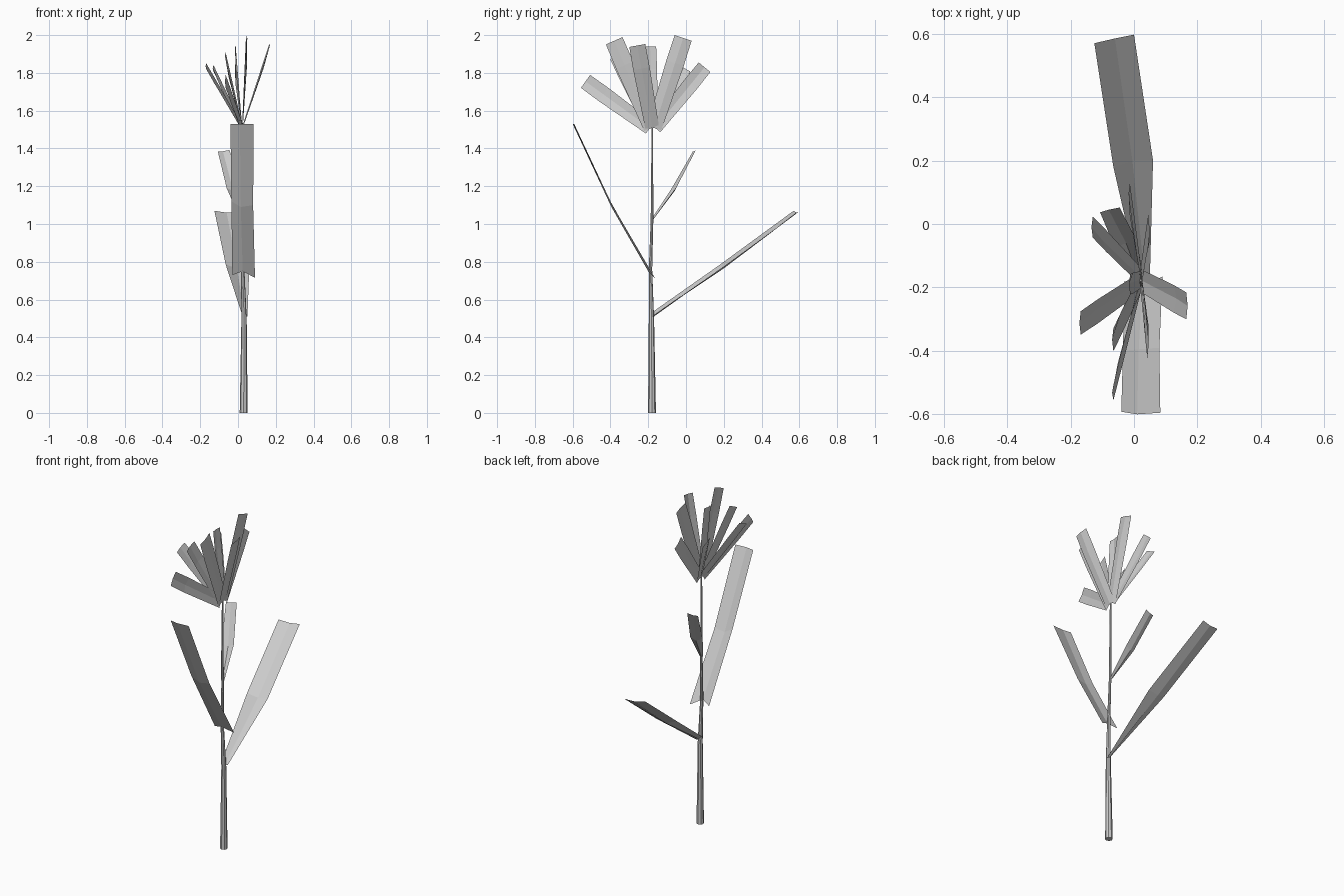
import bpy, bmesh, math
from mathutils import Vector as V


def make(name, bm):
    me = bpy.data.meshes.new(name)
    bm.to_mesh(me)
    bm.free()
    ob = bpy.data.objects.new(name, me)
    bpy.context.collection.objects.link(ob)
    return ob


def blade(name, rows):
    """Folded strip: each row is (left, middle, right)."""
    bm = bmesh.new()
    vs = [[bm.verts.new(p) for p in r] for r in rows]
    for a, b in zip(vs, vs[1:]):
        for i in range(2):
            bm.faces.new((a[i], a[i + 1], b[i + 1], b[i]))
    return make(name, bm)


# Stem: tapering, slightly bent tube (x, y, z, radius)
path = [(0.03, -0.18, 0, 0.021), (0.032, -0.183, 0.5, 0.014),
        (0.025, -0.188, 0.76, 0.009), (0.022, -0.18, 1.02, 0.007),
        (0.02, -0.178, 1.52, 0.004)]
bm = bmesh.new()
N = 8
rings = [[bm.verts.new((x + r * math.cos(math.tau * i / N), y + r * math.sin(math.tau * i / N), z))
          for i in range(N)] for x, y, z, r in path]
for a, b in zip(rings, rings[1:]):
    for i in range(N):
        j = (i + 1) % N
        bm.faces.new((a[i], a[j], b[j], b[i]))
bm.faces.new(rings[0][::-1])
bm.faces.new(rings[-1])
make("stem", bm)

# Leaves: broad folded strips in three rows
blade("lower_leaf", [
    ((0.02, -0.19, 0.525), (0.035, -0.18, 0.51), (0.05, -0.17, 0.51)),
    ((-0.065, 0.18, 0.785), (-0.005, 0.2, 0.765), (0.06, 0.2, 0.775)),
    ((-0.125, 0.57, 1.07), (-0.06, 0.585, 1.06), (0.0, 0.597, 1.065))])
blade("front_leaf", [
    ((-0.03, -0.18, 0.73), (0.025, -0.2, 0.75), (0.09, -0.165, 0.715)),
    ((-0.035, -0.40, 1.12), (0.015, -0.395, 1.09), (0.08, -0.39, 1.1)),
    ((-0.04, -0.592, 1.53), (0.01, -0.6, 1.53), (0.083, -0.595, 1.53))])
blade("upper_leaf", [
    ((0.012, -0.183, 1.025), (0.02, -0.18, 1.015), (0.03, -0.177, 1.02)),
    ((-0.06, -0.075, 1.19), (-0.025, -0.06, 1.175), (0.01, -0.055, 1.19)),
    ((-0.107, 0.037, 1.385), (-0.08, 0.045, 1.385), (-0.045, 0.052, 1.392))])

# Petals: fan of strips, listed by tip centre
tips = [(-0.065, -0.532, 1.755), (0.042, -0.38, 1.97), (0.165, -0.258, 1.945),
        (-0.012, -0.19, 1.94), (0.045, -0.015, 1.985), (-0.013, 0.098, 1.83),
        (-0.168, -0.312, 1.835), (-0.13, -0.01, 1.825), (-0.065, -0.365, 1.89)]
widths = [0.042, 0.048, 0.043, 0.032, 0.047, 0.04, 0.04, 0.037, 0.04]
for k, (t, w) in enumerate(zip(tips, widths)):
    t = V(t)
    flat = V((0, t.y + 0.175, t.z - 1.5)).normalized()
    base = V((0.022, -0.175, 1.5)) + V((0, flat.y * 0.02, 0.008))
    side = V((1, 0, 0)).cross(flat) * w
    out = V((math.copysign(0.01, t.x - 0.02), 0, 0))
    rows = []
    for f, s, d in ((0, 0.85, 0.3), (0.72, 1.03, 1.0), (1, 1, 0.4)):
        c = base.lerp(t, f)
        rows.append((c - side * s, c + out * d, c + side * s))
    blade(f"petal_{k + 1}", rows)
